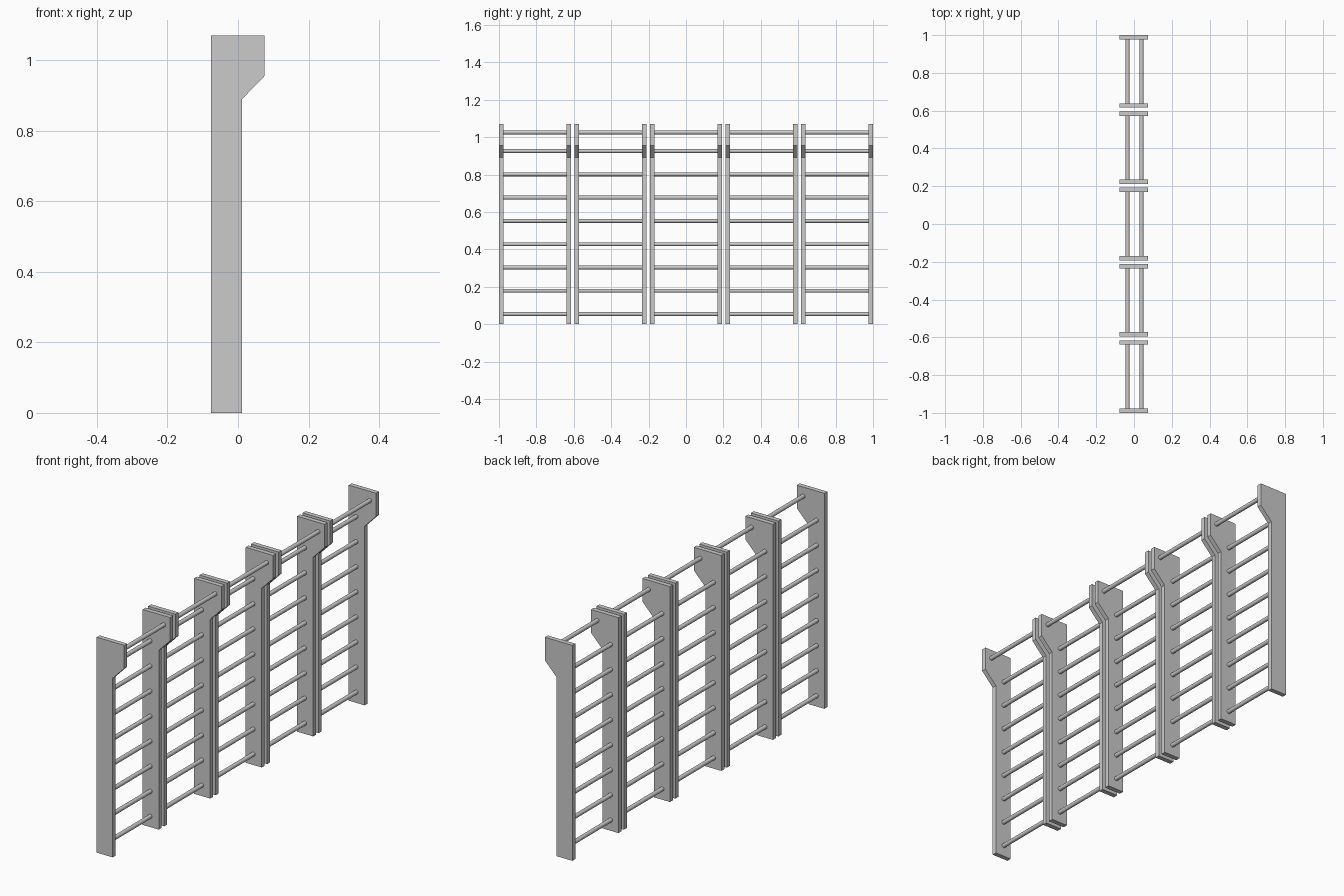
import bpy, bmesh, math

if "Cube" in bpy.data.objects:
    bpy.data.objects.remove(bpy.data.objects["Cube"])

PITCH, WIDTH, THICK = 0.404, 0.384, 0.023
PROFILE = [(-0.076, 0), (0.012, 0), (0.012, 0.89), (0.075, 0.955),
           (0.075, 1.07), (-0.076, 1.07)]


def make_post(name, y):
    # side plank: front profile extruded along y
    bm = bmesh.new()
    face = bm.faces.new([bm.verts.new((x, y - THICK / 2, z)) for x, z in PROFILE])
    ext = bmesh.ops.extrude_face_region(bm, geom=[face])
    verts = [v for v in ext["geom"] if isinstance(v, bmesh.types.BMVert)]
    bmesh.ops.translate(bm, verts=verts, vec=(0, THICK, 0))
    bmesh.ops.recalc_face_normals(bm, faces=bm.faces)
    mesh = bpy.data.meshes.new(name)
    bm.to_mesh(mesh)
    bm.free()
    bpy.context.collection.objects.link(bpy.data.objects.new(name, mesh))


def make_rung(name, x, y, z):
    # round bar running between the two planks
    bpy.ops.mesh.primitive_cylinder_add(vertices=20, radius=0.0103,
                                        depth=WIDTH - 1.9 * THICK,
                                        location=(x, y, z),
                                        rotation=(math.pi / 2, 0, 0))
    bpy.context.object.name = name
    bpy.ops.object.shade_smooth_by_angle()


# five identical wall-bar ladders side by side
for i in range(5):
    yc = (i - 2) * PITCH
    for side, s in (("left", -1), ("right", 1)):
        make_post(f"post_{side}_{i + 1}", yc + s * (WIDTH - THICK) / 2)
    for r in range(8):
        make_rung(f"rung_{i + 1}_{r + 1}", -0.034, yc, 0.054 + r * 0.1245)
    # forward-set top bar
    make_rung(f"top_rung_{i + 1}", 0.04, yc, 1.025)
